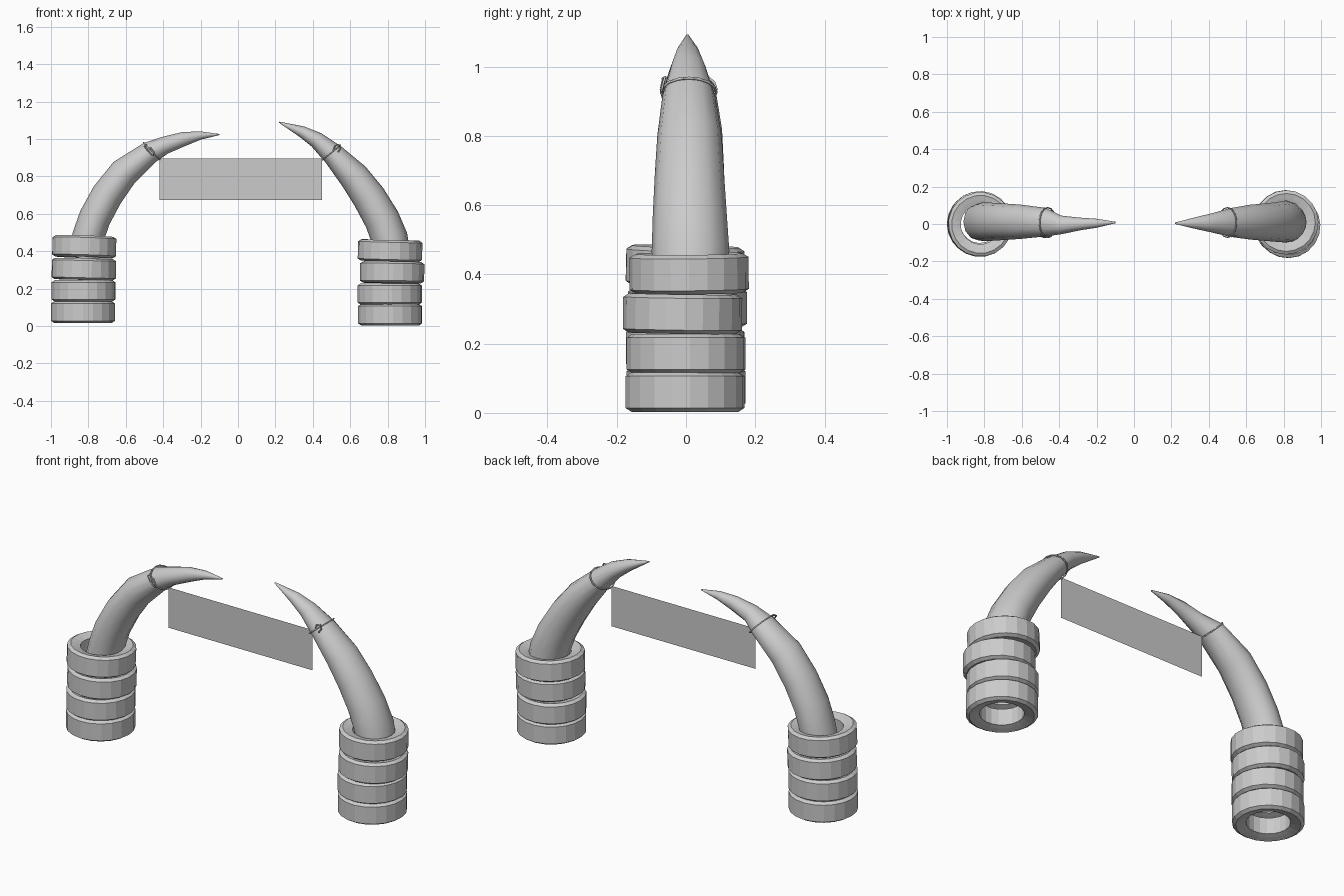
import bpy, bmesh, math
from mathutils import Vector, Matrix

if "Cube" in bpy.data.objects:
    bpy.data.objects.remove(bpy.data.objects["Cube"])


def make_object(name, bm, smooth=None):
    bmesh.ops.recalc_face_normals(bm, faces=bm.faces[:])
    me = bpy.data.meshes.new(name)
    bm.to_mesh(me)
    bm.free()
    ob = bpy.data.objects.new(name, me)
    bpy.context.collection.objects.link(ob)
    if smooth:
        bpy.ops.object.select_all(action='DESELECT')
        ob.select_set(True)
        bpy.context.view_layer.objects.active = ob
        bpy.ops.object.shade_smooth_by_angle(angle=math.radians(smooth))
    return ob


def bridge(bm, rings):
    for a, b in rings:
        n = len(a)
        for i in range(n):
            j = (i + 1) % n
            bm.faces.new((a[i], a[j], b[j], b[i]))


# Tyre: closed profile (radius, height) spun around z
TYRE = [(0.106, -0.043), (0.128, -0.05), (0.155, -0.057), (0.172, -0.046),
        (0.172, 0.046), (0.155, 0.057), (0.128, 0.05), (0.106, 0.043)]


def tyre(name, loc, tilt_x, tilt_y, turn):
    bm = bmesh.new()
    n = 20
    rings = [[bm.verts.new((r * math.cos(2 * math.pi * i / n),
                            r * math.sin(2 * math.pi * i / n), z)) for i in range(n)]
             for r, z in TYRE]
    bridge(bm, zip(rings, rings[1:] + rings[:1]))
    ob = make_object(name, bm)
    ob.location = loc
    ob.rotation_euler = [math.radians(a) for a in (tilt_x, tilt_y, turn)]


STACKS = {
    "left": [(-0.829, 0, 0.074, 0, 0, 0), (-0.826, -0.002, 0.188, 0, 0, 25),
             (-0.824, 0.004, 0.304, 1, 1, 50), (-0.822, -0.003, 0.424, -1, 2, 10)],
    "right": [(0.813, -0.003, 0.06, 0, 0, 5), (0.811, 0, 0.171, 0, 0, 40),
              (0.824, -0.01, 0.287, -0.5, 1, 20), (0.813, 0.009, 0.403, 0.5, 1.5, 0)],
}
for side, rows in STACKS.items():
    for k, (x, y, z, tx, ty, t) in enumerate(rows):
        tyre(f"tyre_{side}_{k + 1}", (x, y, z), tx, ty, t)


# Tusk: elliptical sections (x, z, in-plane radius, y centre, y radius)
def tusk(name, rows):
    bm = bmesh.new()
    n = 12
    rings = []
    for k, (x, z, r, cy, ry) in enumerate(rows):
        a, b = rows[max(k - 1, 0)], rows[min(k + 1, len(rows) - 1)]
        t = Vector((b[0] - a[0], 0, b[1] - a[1])).normalized()
        side = Vector((t.z, 0, -t.x))
        c = Vector((x, cy, z))
        rings.append([bm.verts.new(c + side * r * math.cos(2 * math.pi * i / n)
                                   + Vector((0, ry * math.sin(2 * math.pi * i / n), 0)))
                      for i in range(n)])
    bridge(bm, zip(rings, rings[1:]))
    bm.faces.new(rings[0])
    bm.faces.new(rings[-1])
    make_object(name, bm, 40)


tusk("tusk_left", [
    (-0.83, 0.36, 0.085, 0.012, 0.10), (-0.80, 0.48, 0.086, 0.013, 0.105),
    (-0.765, 0.58, 0.086, 0.012, 0.102), (-0.70, 0.70, 0.085, 0.012, 0.098),
    (-0.61, 0.82, 0.08, 0.012, 0.092), (-0.47, 0.929, 0.06, 0.01, 0.076),
    (-0.39, 0.967, 0.047, -0.005, 0.05), (-0.29, 1.0, 0.038, 0.0, 0.034),
    (-0.20, 1.019, 0.022, 0.004, 0.024), (-0.10, 1.024, 0.003, 0.008, 0.004)])
tusk("tusk_right", [
    (0.83, 0.36, 0.095, 0.012, 0.11), (0.81, 0.47, 0.098, 0.013, 0.112),
    (0.77, 0.57, 0.095, 0.011, 0.107), (0.70, 0.69, 0.09, 0.01, 0.1),
    (0.62, 0.80, 0.081, 0.01, 0.093), (0.51, 0.917, 0.06, 0.008, 0.076),
    (0.42, 0.995, 0.044, 0.006, 0.052), (0.34, 1.04, 0.03, 0.005, 0.034),
    (0.22, 1.09, 0.003, 0.004, 0.004)])


# Ropes: thin bevelled poly curves
def rope(name, pts, cyclic=False):
    cu = bpy.data.curves.new(name, 'CURVE')
    cu.dimensions = '3D'
    cu.bevel_depth = 0.004
    cu.bevel_resolution = 0
    sp = cu.splines.new('POLY')
    sp.points.add(len(pts) - 1)
    for p, c in zip(sp.points, pts):
        p.co = (*c, 1)
    sp.use_cyclic_u = cyclic
    bpy.context.collection.objects.link(bpy.data.objects.new(name, cu))


for side, top, low in (("left", (-0.505, 0.982), (-0.418, 0.888)),
                       ("right", (0.548, 0.967), (0.45, 0.887))):
    cx, cz = (top[0] + low[0]) / 2, (top[1] + low[1]) / 2
    dx, dz = (top[0] - low[0]) / 2, (top[1] - low[1]) / 2
    ring = []
    for i in range(16):
        a = 2 * math.pi * i / 16
        ring.append((cx + dx * math.cos(a), 0.008 + 0.08 * math.sin(a), cz + dz * math.cos(a)))
    rope(f"rope_ring_{side}", ring, True)

# Loose rope ends
rope("rope_end_left", [(-0.49, -0.05, 0.97), (-0.50, -0.066, 0.962), (-0.48, -0.072, 0.935),
                       (-0.455, -0.066, 0.91), (-0.45, -0.07, 0.93), (-0.47, -0.06, 0.955)])
rope("rope_end_right", [(0.51, -0.06, 0.94), (0.52, -0.068, 0.965), (0.54, -0.06, 0.97),
                        (0.548, -0.066, 0.95), (0.535, -0.07, 0.93)])

# Banner sheet hung between the tusks
bm = bmesh.new()
bm.faces.new([bm.verts.new(c) for c in ((-0.42, 0, 0.675), (0.45, 0, 0.675),
                                        (0.45, 0, 0.895), (-0.42, 0, 0.895))])
make_object("banner", bm)
